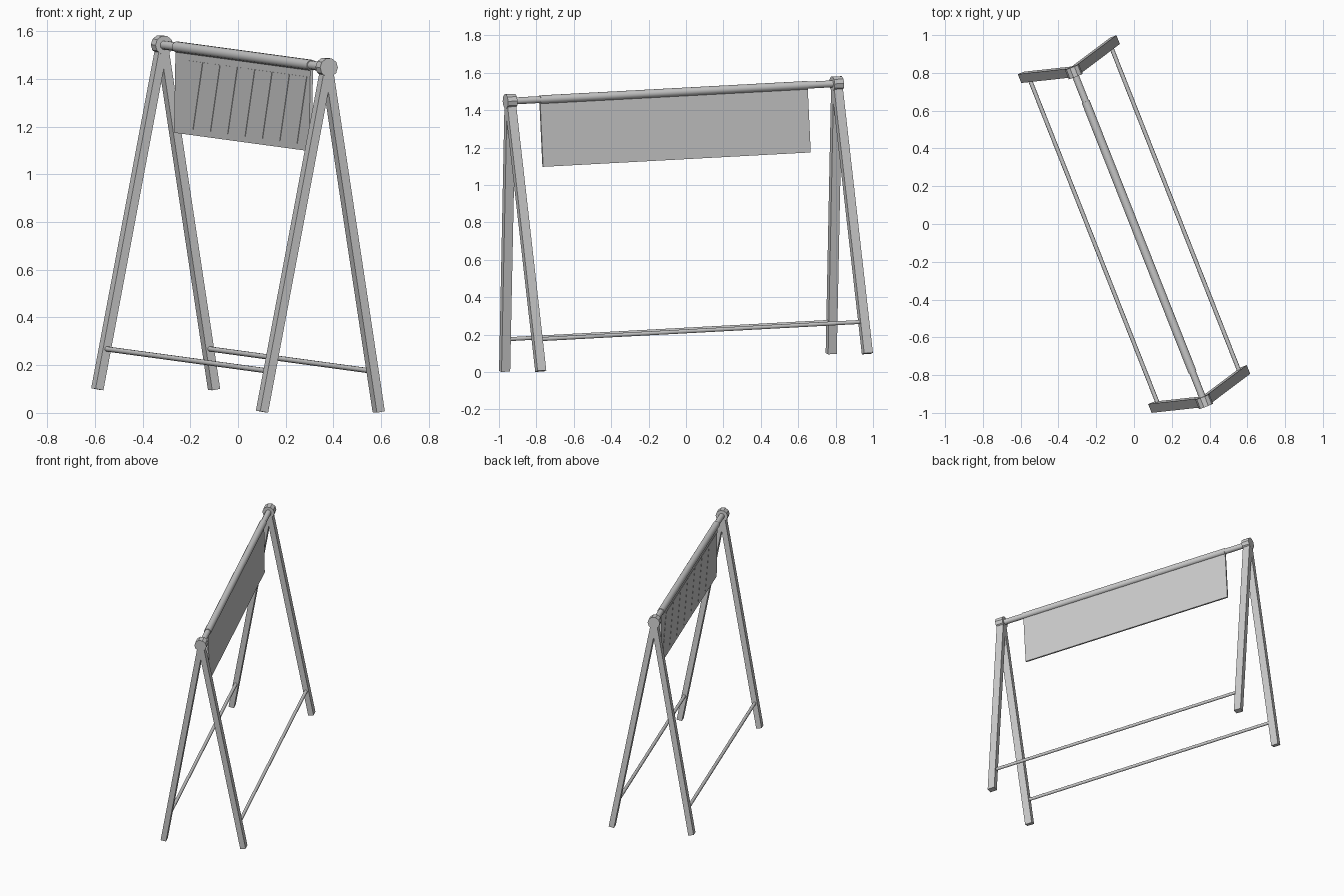
import bpy, bmesh, math
from mathutils import Matrix, Vector

if "Cube" in bpy.data.objects:
    bpy.data.objects.remove(bpy.data.objects["Cube"])

# Stand is built upright along local y, then turned and tilted as a whole
PLACE = (Matrix.Translation((0, 0, 0.052)) @ Matrix.Rotation(math.radians(21.56), 4, 'Z')
         @ Matrix.Rotation(0.05, 4, 'X'))
HALF, SPREAD, TOP = 0.94, 0.263, 1.445


def finish(name, bm, smooth=False):
    bmesh.ops.recalc_face_normals(bm, faces=bm.faces)
    bm.transform(PLACE)
    mesh = bpy.data.meshes.new(name)
    bm.to_mesh(mesh)
    bm.free()
    ob = bpy.data.objects.new(name, mesh)
    bpy.context.collection.objects.link(ob)
    if smooth:
        bpy.ops.object.select_all(action='DESELECT')
        ob.select_set(True)
        bpy.context.view_layer.objects.active = ob
        bpy.ops.object.shade_smooth_by_angle(angle=math.radians(40))
    return ob


def rod(name, x, z, radius, half, sides, y=0, smooth=True):
    bm = bmesh.new()
    m = Matrix.Translation((x, y, z)) @ Matrix.Rotation(math.pi / 2, 4, 'X') \
        @ Matrix.Rotation(math.pi / sides, 4, 'Z')
    bmesh.ops.create_cone(bm, cap_ends=True, segments=sides, radius1=radius,
                          radius2=radius, depth=2 * half, matrix=m)
    finish(name, bm, smooth)


def box(name, size, matrix):
    bm = bmesh.new()
    bmesh.ops.create_cube(bm, size=1, matrix=matrix @ Matrix.Diagonal((*size, 1)))
    finish(name, bm)


# A-frame legs, hubs
for end, ys in (("front", -HALF), ("back", HALF)):
    for side, s in (("left", -1), ("right", 1)):
        foot, apex = Vector((s * SPREAD, ys, 0)), Vector((0, ys, TOP))
        m = Matrix.Translation((foot + apex) / 2) \
            @ Matrix.Rotation(math.atan2(-s * SPREAD, TOP), 4, 'Y')
        box(f"{end}_{side}_leg", (0.036, 0.05, (apex - foot).length), m)
    rod(f"{end}_hub", 0, TOP, 0.04, 0.027, 10, y=ys, smooth=False)

# Lower rails between the legs
for side, s in (("left", -1), ("right", 1)):
    rod(f"{side}_lower_rail", s * SPREAD * 0.882, 0.17, 0.011, HALF, 10)

# Top bar with the sleeve that carries the panel
rod("top_bar", 0, TOP, 0.019, HALF, 12)
rod("panel_sleeve", 0, TOP, 0.023, 0.77, 12)

# Hanging panel
box("hanging_panel", (0.012, 1.54, 0.36), Matrix.Translation((0, 0, TOP - 0.18)))

# Slanted stripes on one face of the panel
WIDTH, GAP = 0.198, 0.003
for i in range(7):
    lo, hi = 0.745 - i * WIDTH, 0.65 - i * WIDTH
    bm = bmesh.new()
    profile = [(lo - GAP, TOP - 0.335), (lo - WIDTH + GAP, TOP - 0.335),
               (hi - WIDTH + GAP, TOP - 0.05), (hi - GAP, TOP - 0.05)]
    face = bm.faces.new([bm.verts.new((-0.005, y, z)) for y, z in profile])
    out = bmesh.ops.extrude_face_region(bm, geom=[face])
    bmesh.ops.translate(bm, vec=(-0.003, 0, 0),
                        verts=[v for v in out["geom"] if isinstance(v, bmesh.types.BMVert)])
    finish(f"panel_stripe_{i + 1}", bm)
